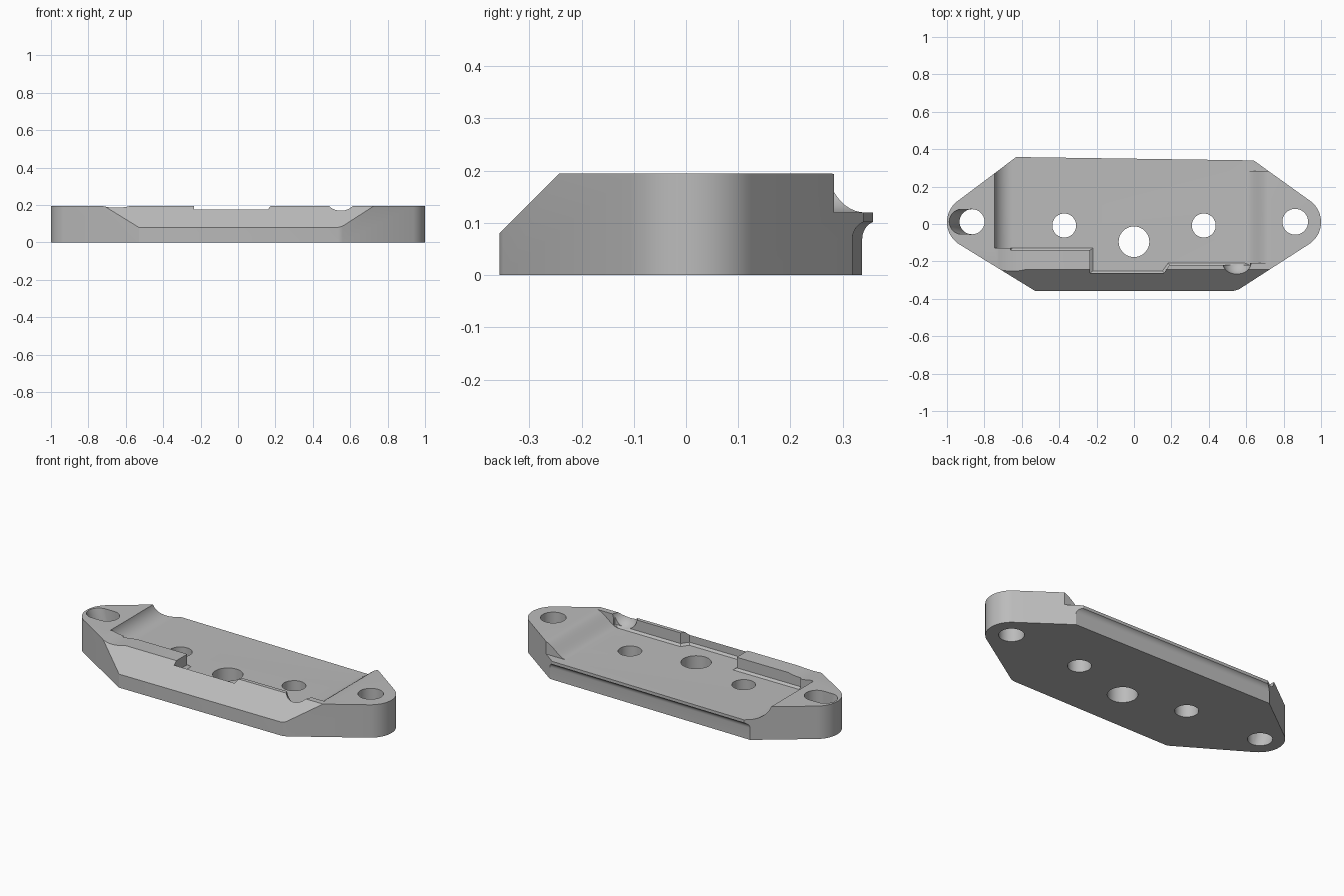
import bpy, bmesh, math
from mathutils import Vector

cube = bpy.data.objects.get("Cube")
if cube:
    bpy.data.objects.remove(cube, do_unlink=True)

TOP, FLOOR, HIGH = 0.195, 0.12, 0.3

grey = bpy.data.materials.new("light_grey")
grey.use_nodes = True
grey.diffuse_color = (0.5, 0.5, 0.5, 1)
grey.node_tree.nodes["Principled BSDF"].inputs["Base Color"].default_value = (0.5, 0.5, 0.5, 1)


def loft(name, rings):
    """Solid through matching rings of 3D points, capped at both ends."""
    bm = bmesh.new()
    loops = [[bm.verts.new(p) for p in ring] for ring in rings]
    n = len(loops[0])
    for a, b in zip(loops, loops[1:]):
        for i in range(n):
            j = (i + 1) % n
            bm.faces.new((a[i], a[j], b[j], b[i]))
    bm.faces.new(loops[0])
    bm.faces.new(loops[-1])
    bmesh.ops.recalc_face_normals(bm, faces=bm.faces)
    mesh = bpy.data.meshes.new(name)
    bm.to_mesh(mesh)
    bm.free()
    obj = bpy.data.objects.new(name, mesh)
    bpy.context.collection.objects.link(obj)
    mesh.materials.append(grey)
    return obj


def plan(pts, z):
    return [(x, y, z) for x, y in pts]


def section(pts, y):
    return [(x, y, z) for x, z in pts]


def arc(cx, cy, r, a0, a1, n):
    """Points along an arc, angles in degrees."""
    angles = [math.radians(a0 + (a1 - a0) * i / n) for i in range(n + 1)]
    return [(cx + r * math.cos(a), cy + r * math.sin(a)) for a in angles]


def ring(cx, cy, r, n=40):
    return arc(cx, cy, r, 0, 360, n)[:-1]


def cut(body, tool):
    tool.hide_render = True
    mod = body.modifiers.new("cut", 'BOOLEAN')
    mod.operation = 'DIFFERENCE'
    mod.solver = 'EXACT'
    mod.object = tool
    bpy.context.view_layer.objects.active = body
    bpy.ops.object.modifier_apply(modifier=mod.name)
    bpy.data.objects.remove(tool, do_unlink=True)


# Plate outline with a round ear at each end
outline = [(-0.53, -0.357), (0.535, -0.357), (0.56, -0.35)]
outline += arc(0.86, 0.01, 0.14, -57, 55, 20)
outline += [(0.64, 0.34), (-0.63, 0.358)]
outline += arc(-0.86, 0.01, 0.14, 125, 237, 20)
body = loft("mounting_plate", [plan(outline, 0), plan(outline, TOP)])

# Sloped front edge
slope = [(-0.357, 0.08), (-0.242, TOP), (-0.142, HIGH - 0.005), (-0.6, HIGH), (-0.6, -0.163)]
cut(body, loft("slope_cutter", [[(x, y, z) for y, z in slope] for x in (-1.2, 1.2)]))

# Pocket walls: concave on one side, soft S curve on the other
left_wall = arc(-0.65, 0.22, 0.1, 180, 270, 12)
right_wall = []
for i in range(15):
    t = i / 14
    right_wall.append((0.59 + 0.14 * t, FLOOR + (TOP - FLOOR) * (3 * t * t - 2 * t ** 3)))
right_wall += [(0.76, TOP + 0.002), (0.76, HIGH)]
wide = [(-0.75, HIGH)] + left_wall + right_wall
cut(body, loft("pocket_cutter", [section(wide, -0.128), section(wide, 0.6)]))
narrow = [(-0.2, HIGH), (-0.2, FLOOR)] + right_wall
cut(body, loft("side_pocket_cutter", [section(narrow, -0.208), section(narrow, 0.1)]))

# Stepped front wall of the pocket with a beveled foot
foot = [(-0.65, 0), (-0.65, -0.128), (-0.218, -0.128), (-0.218, -0.25),
        (0.153, -0.25), (0.183, -0.208), (0.59, -0.208), (0.59, 0)]
wall = [(-0.66, 0), (-0.66, -0.14), (-0.235, -0.14), (-0.235, -0.262),
        (0.16, -0.262), (0.19, -0.22), (0.62, -0.22), (0.62, 0)]
cut(body, loft("step_cutter", [plan(foot, FLOOR), plan(wall, FLOOR + 0.012), plan(wall, HIGH)]))

# Open corner behind the S-curved wall
corner = [(0.5, 0.283), (1, 0.283), (1, 0.6), (0.5, 0.6)]
cut(body, loft("corner_cutter", [plan(corner, FLOOR), plan(corner, HIGH)]))

# Cove under the back lip, following the slightly skewed back edge
cove = [(0.1, -0.1), (-0.021, -0.1)] + arc(0.014, 0.07, 0.035, 180, 90, 8) + [(0.1, 0.105)]
cut(body, loft("cove_cutter", [
    [(x, 0.349 - 0.0142 * x + dy, z) for dy, z in cove] for x in (-1.1, 1.1)]))

# Scoop and shallow groove in the front rim
bpy.ops.mesh.primitive_uv_sphere_add(segments=40, ring_count=24, radius=0.078, location=(0.55, -0.197, 0.202))
cut(body, bpy.context.object)
groove = ring(-0.65, TOP + 0.29, 0.3, 128)
cut(body, loft("groove_cutter", [section(groove, -0.3), section(groove, -0.12)]))

# Straight bolt holes
for x, y, r in [(-0.373, -0.008, 0.064), (0.373, -0.008, 0.064), (0, -0.095, 0.082), (0.862, 0.012, 0.069)]:
    hole = ring(x, y, r)
    cut(body, loft("hole_cutter", [plan(hole, -0.1), plan(hole, HIGH)]))

# Ear hole flaring to a slot at the top
low = ring(-0.866, 0.012, 0.067)
slot = [(x - (0.055 if x < -0.867 else 0), y) for x, y in low]
cut(body, loft("slot_cutter", [plan(low, -0.1), plan(low, 0.005), plan(slot, TOP), plan(slot, HIGH)]))

# Smooth curved walls, crisp edges
bpy.ops.object.select_all(action='DESELECT')
body.select_set(True)
bpy.context.view_layer.objects.active = body
bpy.ops.object.shade_smooth_by_angle(angle=math.radians(25))
